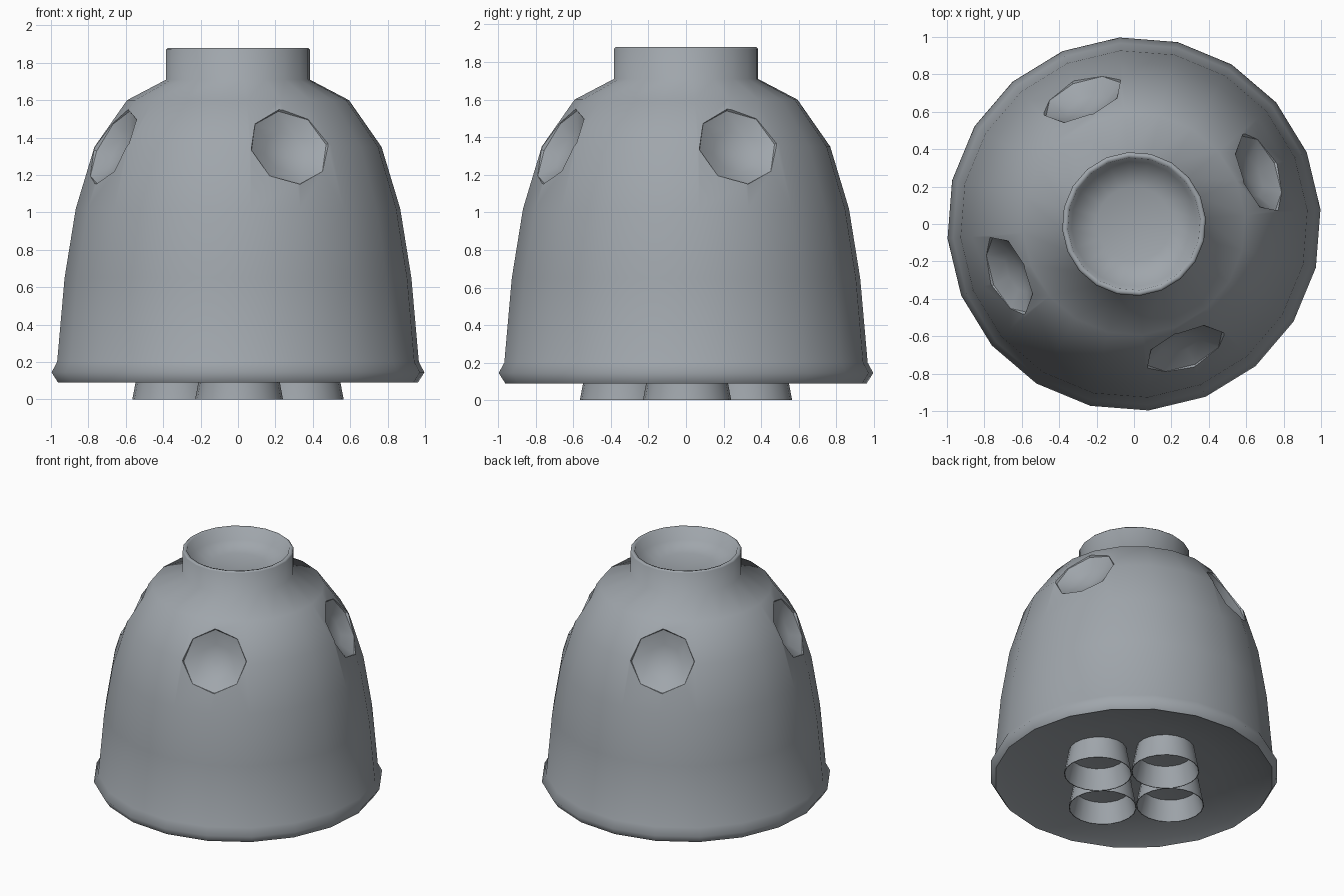
import bpy, bmesh, math
from mathutils import Matrix, Vector

if "Cube" in bpy.data.objects:
    bpy.data.objects.remove(bpy.data.objects["Cube"])

grey = bpy.data.materials.new("slate_grey")
grey.diffuse_color = (0.35, 0.38, 0.41, 1)
grey.use_nodes = True
grey.node_tree.nodes["Principled BSDF"].inputs["Base Color"].default_value = grey.diffuse_color


def lathe(name, profile, sides, phase=0.0):
    """Spin (radius, z) points, running from axis to axis, into a closed solid."""
    bm = bmesh.new()
    rings = []
    for r, z in profile:
        if r == 0:
            rings.append([bm.verts.new((0, 0, z))] * sides)
        else:
            rings.append([bm.verts.new((r * math.cos(phase + math.tau * i / sides),
                                        r * math.sin(phase + math.tau * i / sides), z))
                          for i in range(sides)])
    for a, b in zip(rings, rings[1:]):
        for i in range(sides):
            j = (i + 1) % sides
            quad = list(dict.fromkeys((a[i], a[j], b[j], b[i])))
            bm.faces.new(quad)
    bmesh.ops.recalc_face_normals(bm, faces=bm.faces)
    mesh = bpy.data.meshes.new(name)
    bm.to_mesh(mesh)
    bm.free()
    mesh.materials.append(grey)
    ob = bpy.data.objects.new(name, mesh)
    bpy.context.collection.objects.link(ob)
    return ob


def smooth(ob, limit):
    """Smooth shading, with edges sharper than limit(height) kept crisp."""
    bm = bmesh.new()
    bm.from_mesh(ob.data)
    for f in bm.faces:
        f.smooth = True
    for e in bm.edges:
        z = (e.verts[0].co.z + e.verts[1].co.z) / 2
        e.smooth = e.calc_face_angle(0) < limit(z)
    bm.to_mesh(ob.data)
    bm.free()


# Bell-shaped body with flared lip, hollow neck and dished underside
body = lathe("bell_body", [
    (0, 0.20), (0.6, 0.175), (0.9, 0.115), (0.965, 0.09),
    (1.0, 0.145), (0.97, 0.2), (0.93, 0.65), (0.87, 1.02), (0.77, 1.35),
    (0.595, 1.6), (0.385, 1.71), (0.385, 1.87), (0.375, 1.88),
    (0.355, 1.875), (0.335, 1.79), (0.2, 1.75), (0, 1.735)],
    20, math.radians(4.5))

# Four shallow octagonal dishes carved round the shoulder
for k in range(4):
    cutter = lathe("dish_cutter", [
        (0, -0.075), (0.12, -0.052), (0.22, 0), (0.245, 0.06), (0.245, 0.3), (0, 0.3)],
        8, math.radians(5))
    ang = math.radians(-67.8 + 90 * k)
    tilt = math.radians(27)
    out = Vector((math.cos(ang) * math.cos(tilt), math.sin(ang) * math.cos(tilt), math.sin(tilt)))
    side = Vector((-math.sin(ang), math.cos(ang), 0))
    rot = Matrix((side, out.cross(side), out)).transposed().to_4x4()
    pos = Vector((0.718 * math.cos(ang), 0.718 * math.sin(ang), 1.345))
    cutter.data.transform(Matrix.Translation(pos) @ rot)
    cutter.hide_render = True
    bpy.context.view_layer.objects.active = body
    mod = body.modifiers.new("dish", 'BOOLEAN')
    mod.operation = 'DIFFERENCE'
    mod.solver = 'EXACT'
    mod.object = cutter
    bpy.ops.object.modifier_apply(modifier=mod.name)
    bpy.data.objects.remove(cutter)
smooth(body, lambda z: 0.4 if 1.1 < z < 1.59 else 1.2)

# Four flared hollow nozzles underneath
for k in range(4):
    nozzle = lathe("nozzle_%d" % (k + 1), [
        (0, 0.22), (0.2, 0.22), (0.2, 0.185), (0.235, 0),
        (0.23, 0), (0.19, 0.15), (0, 0.17)], 20)
    a = math.radians(1 + 90 * k)
    nozzle.location = (0.33 * math.cos(a), 0.33 * math.sin(a), 0)
    smooth(nozzle, lambda z: 1.2 if z > 0.02 else 1.0)
